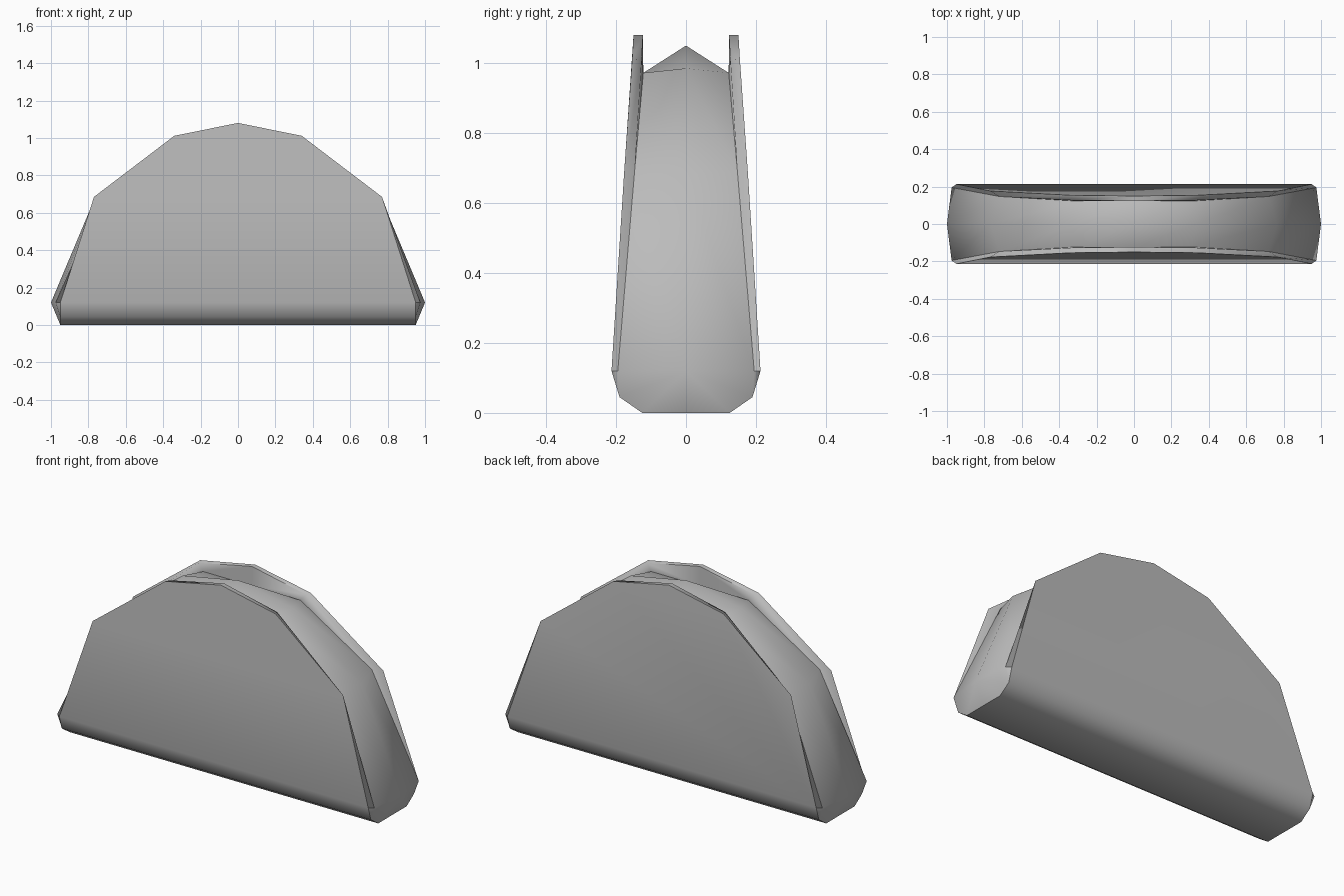
import bpy
import bmesh
from math import radians

cube = bpy.data.objects.get("Cube")
if cube:
    bpy.data.objects.remove(cube)

grey = bpy.data.materials.new("plain grey")
grey.use_nodes = True
colour = (0.5, 0.5, 0.5, 1)
grey.diffuse_color = colour
grey.node_tree.nodes["Principled BSDF"].inputs["Base Color"].default_value = colour


def arch(half):
    """Mirror a half arch (from the +x end to the middle) into a full one."""
    return half + [(-x, y, z) for x, y, z in reversed(half) if x > 0]


def flip(row):
    return [(x, -y, z) for x, y, z in row]


def strip(a, b):
    """Quads between two matching rows of points."""
    return [[a[i], a[i + 1], b[i + 1], b[i]] for i in range(len(a) - 1)]


def make_part(name, polygons):
    bm = bmesh.new()
    for polygon in polygons:
        corners = list(dict.fromkeys(polygon))
        if len(corners) > 2:
            bm.faces.new([bm.verts.new(p) for p in corners])
    bmesh.ops.remove_doubles(bm, verts=bm.verts, dist=0.0005)
    bmesh.ops.recalc_face_normals(bm, faces=bm.faces)
    mesh = bpy.data.meshes.new(name)
    bm.to_mesh(mesh)
    bm.free()
    mesh.materials.append(grey)
    part = bpy.data.objects.new(name, mesh)
    bpy.context.collection.objects.link(part)
    bpy.ops.object.select_all(action="DESELECT")
    part.select_set(True)
    bpy.context.view_layer.objects.active = part
    bpy.ops.object.shade_smooth_by_angle(angle=radians(60))


# Arched rows, from the outside of one wall in to the middle ridge
lip = (0.975, 0.195, 0.12)
corner = (0.72, 0.147, 0.69)
outer_rim = arch([(0.95, 0.213, 0.12), (0.77, 0.177, 0.685), (0.34, 0.154, 1.012), (0, 0.15, 1.08)])
inner_rim = arch([lip, corner, (0.33, 0.127, 1.01), (0, 0.123, 1.08)])
fill_edge = arch([lip, corner, (0.3, 0.122, 0.972), (0, 0.122, 0.972)])
ridge = arch([(1, 0, 0.12), (0.765, 0, 0.68), (0.34, 0, 0.985), (0, 0, 1.05)])

# Rounded bottom of the shell, in (y, z)
bottom = [(0.213, 0.12), (0.19, 0.045), (0.125, 0), (0, 0)]
bottom += [(-y, z) for y, z in bottom[-2::-1]]

# Folded shell: two walls with thick rims, joined by the rounded bottom
shell = strip([(0.95, y, z) for y, z in bottom], [(-0.95, y, z) for y, z in bottom])
for side in (list, flip):
    shell.append(side(outer_rim))
    shell += strip(side(outer_rim), side(inner_rim))
    shell += strip(side(inner_rim), side(fill_edge))
make_part("folded_shell", shell)

# Filling: ridged top between the walls, with bulging ends
filling = strip(fill_edge, ridge) + strip(ridge, flip(fill_edge))
for end in (1, -1):
    hub = (end, 0, 0.12)
    border = [(0.95 * end, y, z) for y, z in bottom]
    border = [(end * lip[0], lip[1], lip[2])] + border + [(end * lip[0], -lip[1], lip[2])]
    # the border's first and last points sit on the lip, just inside the shell
    for a, b in zip(border[1:-1], border[2:-1]):
        near = border[0] if a[1] > 0.2 else border[-1] if b[1] < -0.2 else hub
        filling.append([near, a, b])
    filling.append([hub, border[0], border[2]])
    filling.append([hub, border[-3], border[-1]])
make_part("filling", filling)
